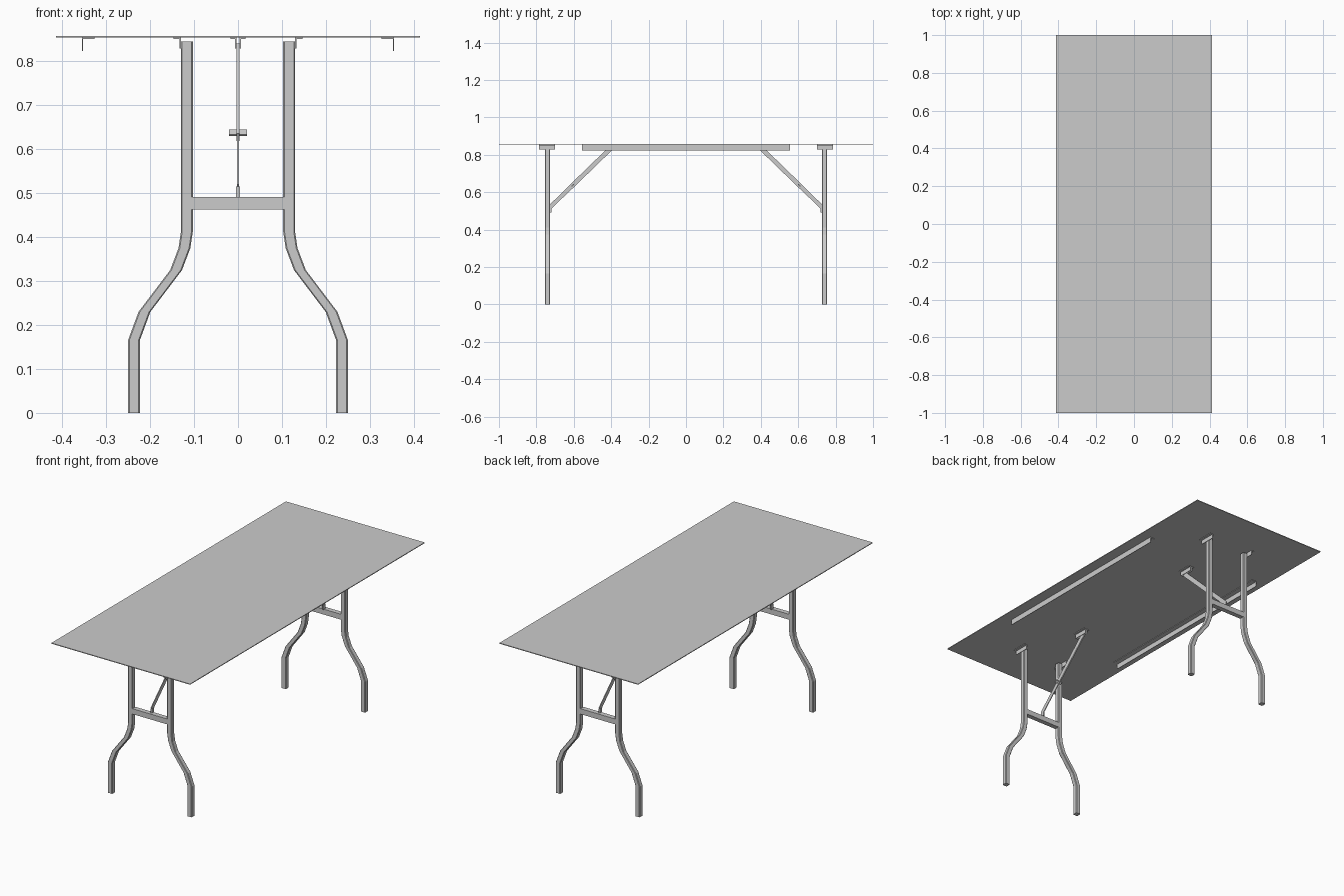
import bpy, bmesh
from math import atan2, hypot
from mathutils import Matrix, Vector

cube = bpy.data.objects.get("Cube")
if cube:
    bpy.data.objects.remove(cube, do_unlink=True)

grey = bpy.data.materials.new("light grey metal")
colour = (0.6, 0.6, 0.6, 1)
grey.use_nodes = True
grey.diffuse_color = colour
grey.node_tree.nodes["Principled BSDF"].inputs["Base Color"].default_value = colour


def finish(name, bm):
    bmesh.ops.recalc_face_normals(bm, faces=bm.faces)
    mesh = bpy.data.meshes.new(name)
    bm.to_mesh(mesh)
    bm.free()
    mesh.materials.append(grey)
    obj = bpy.data.objects.new(name, mesh)
    bpy.context.collection.objects.link(obj)
    return obj


def box(name, centre, size, tilt=0):
    bm = bmesh.new()
    matrix = (Matrix.Translation(centre) @ Matrix.Rotation(tilt, 4, 'X')
              @ Matrix.Diagonal((*size, 1)))
    bmesh.ops.create_cube(bm, size=1, matrix=matrix)
    return finish(name, bm)


def angle_strip(name, x, y, z_low, length, flange):
    """Folded L strip: upright web at x, flange under the table top."""
    box(name + "_web", (x, y, (z_low + TOP) / 2), (0.003, length, TOP - z_low))
    box(name + "_flange", (x + flange / 2, y, TOP - 0.0015), (abs(flange), length, 0.003))


TOP = 0.854      # underside of the table top
LEG_Y = 0.74
TUBE = 0.0135    # half width of the square tube
CHAMFER = 0.003

# Thin rectangular top
box("table_top", (0, 0, TOP + 0.002), (0.828, 2, 0.004))

# Bent square tube leg, outline swept through level cross-sections
LEG_PATH = [(0.237, 0), (0.237, 0.165), (0.213, 0.23), (0.141, 0.325),
            (0.122, 0.375), (0.1165, 0.412), (0.1165, 0.846)]
a, b = TUBE, TUBE - CHAMFER
SECTION = [(a, b), (b, a), (-b, a), (-a, b), (-a, -b), (-b, -a), (b, -a), (a, -b)]


def leg(name, side, y):
    bm = bmesh.new()
    rings = [[bm.verts.new((side * (x + u), y + v, z)) for u, v in SECTION]
             for x, z in LEG_PATH]
    for low, high in zip(rings, rings[1:]):
        for i in range(len(SECTION)):
            j = (i + 1) % len(SECTION)
            bm.faces.new((low[i], low[j], high[j], high[i]))
    bm.faces.new(rings[0])
    bm.faces.new(rings[-1])
    finish(name, bm)


def strut_part(name, end, start, stop, thick, width):
    """Flat bar along the brace line, from fraction start to stop."""
    foot = Vector((0, end * 0.735, 0.512))
    head = Vector((0, end * 0.405, 0.832))
    p, q = foot.lerp(head, start), foot.lerp(head, stop)
    d = q - p
    box(name, (p + q) / 2, (thick, d.length, width), atan2(d.z, d.y))


for end, where in ((-1, "front"), (1, "back")):
    y = end * LEG_Y
    for side, hand in ((1, "left"), (-1, "right")):
        tag = f"{where}_{hand}"
        leg(tag + "_leg", side, y)
        # Bracket fixing the leg to the top
        angle_strip(tag + "_leg_bracket", side * 0.1315, end * 0.743, 0.829, 0.085, side * 0.015)
        # Small bracket holding the head of the brace
        angle_strip(tag + "_brace_bracket", side * 0.005, end * 0.42, 0.829, 0.08, side * 0.012)
    box(where + "_crossbar", (0, y, 0.4775), (0.212, 0.026, 0.029))
    # Folding diagonal brace with its locking clip
    strut_part(where + "_brace_lower", end, 0, 0.42, 0.004, 0.022)
    strut_part(where + "_brace_upper", end, 0.36, 1, 0.007, 0.024)
    strut_part(where + "_brace_clip", end, 0.375, 0.41, 0.04, 0.006)
    box(where + "_brace_foot", (0, end * 0.73, 0.503), (0.008, 0.02, 0.024))

# Long stiffening rails under the top
for side, hand in ((1, "left"), (-1, "right")):
    angle_strip(hand + "_rail", side * 0.354, 0, 0.824, 1.11, -side * 0.027)
